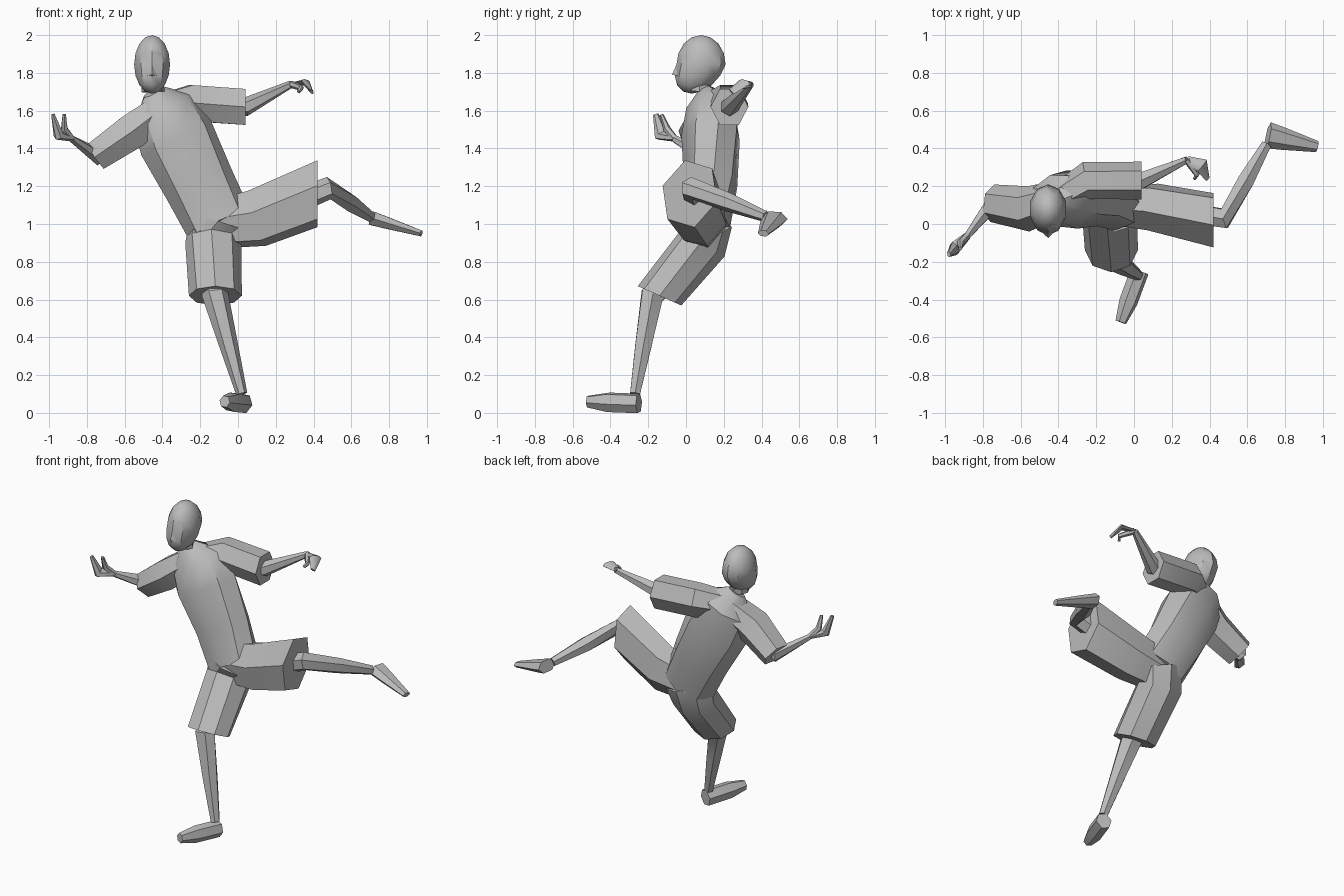
import bpy, bmesh, math
from mathutils import Vector

default_cube = bpy.data.objects.get("Cube")
if default_cube:
    bpy.data.objects.remove(default_cube, do_unlink=True)

grey = bpy.data.materials.new("plain_grey")
grey.use_nodes = True
grey.diffuse_color = (.5, .5, .5, 1)
grey.node_tree.nodes["Principled BSDF"].inputs["Base Color"].default_value = grey.diffuse_color


def finish(name, bm):
    """Turn a bmesh into a shaded, coloured object."""
    bmesh.ops.recalc_face_normals(bm, faces=bm.faces)
    mesh = bpy.data.meshes.new(name)
    bm.to_mesh(mesh)
    bm.free()
    mesh.materials.append(grey)
    part = bpy.data.objects.new(name, mesh)
    bpy.context.collection.objects.link(part)
    bpy.ops.object.select_all(action="DESELECT")
    part.select_set(True)
    bpy.context.view_layer.objects.active = part
    bpy.ops.object.shade_smooth_by_angle(angle=math.radians(35))


def limb(name, joints, widths, flat=1, side=(0, 1, 0), end_side=None, hem=None, sides=6):
    """Skin a tube through the joints. Its width runs along side, turning to
    end_side, its depth is width times flat, and hem sets the last ring's normal."""
    bm = bmesh.new()
    last = len(joints) - 1
    side = Vector(side)
    end_side = Vector(end_side) if end_side else side
    loops = []
    for index, (joint, width) in enumerate(zip(joints, widths)):
        along = joints[min(index + 1, last)] - joints[max(index - 1, 0)]
        if hem and index == last:
            along = Vector(hem)
        along.normalize()
        depth = along.cross(side.lerp(end_side, index / last)).normalized()
        across = depth.cross(along)
        loop = []
        for corner in range(sides):
            angle = math.tau * corner / sides
            offset = across * math.cos(angle) + depth * math.sin(angle) * flat
            loop.append(bm.verts.new(joint + offset * width))
        loops.append(loop)
    for lower, upper in zip(loops, loops[1:]):
        for corner in range(sides):
            following = (corner + 1) % sides
            bm.faces.new((lower[corner], lower[following], upper[following], upper[corner]))
    bm.faces.new(loops[0])
    bm.faces.new(loops[-1])
    finish(name, bm)


# Joints of the trunk
hips = Vector((-.1, .1, 1))
neck = Vector((-.45, .1, 1.7))
backward = Vector((0, .03, 0))
waist = hips.lerp(neck, .3) + backward
chest = hips.lerp(neck, .65) + backward
collar = hips.lerp(neck, .87) + backward

# Joints of the arms
left_shoulder = Vector((-.25, .23, 1.64))
left_cuff = Vector((.04, .23, 1.62))
left_wrist = Vector((.28, .34, 1.74))
left_knuckle = Vector((.36, .31, 1.75))
left_fingertip = Vector((.39, .24, 1.7))
right_shoulder = Vector((-.56, .08, 1.49))
right_elbow = Vector((-.75, .11, 1.36))
right_wrist = Vector((-.88, -.06, 1.45))
right_knuckle = Vector((-.95, -.13, 1.47))
right_fingertip = Vector((-.98, -.16, 1.58))

# Joints of the legs
left_thigh = Vector((.1, .09, 1.03))
left_hem = Vector((.42, .02, 1.16))
left_knee = Vector((.48, .03, 1.19))
left_ankle = Vector((.7, .42, 1.04))
left_heel = Vector((.71, .47, 1.03))
left_toe = Vector((.97, .41, .95))
right_thigh = Vector((-.13, .09, .9))
right_hem = Vector((-.12, -.14, .62))
right_knee = Vector((-.12, -.18, .62))
right_ankle = Vector((.02, -.27, .1))
right_heel = Vector((.03, -.25, .05))
right_toe = Vector((-.07, -.52, .06))

# Shirt, leaning right with the left shoulder turned back
limb("shirt_body", (hips, waist, chest, collar, neck), (.18, .19, .21, .18, .06),
     flat=.75, side=(.9, 0, .4), end_side=(.9, .4, .4), sides=8)
limb("left_sleeve", (collar, left_shoulder, left_cuff), (.08, .1, .1),
     flat=1.1, hem=(1, 0, 0))
limb("right_sleeve", (collar, right_shoulder, right_elbow), (.1, .12, .1), flat=.9)

# Shorts, one leg striding sideways and one planted
limb("shorts_left", (hips, left_thigh, left_hem), (.11, .13, .15),
     flat=1.25, side=(0, 1, -.3), hem=(1, 0, 0))
limb("shorts_right", (hips, right_thigh, right_hem), (.16, .15, .14),
     flat=.9, side=(1, 0, .3), end_side=(1, 0, 0), hem=(0, -.4, -.9), sides=8)

# Legs
limb("left_leg", (left_thigh, left_knee, left_knee.lerp(left_ankle, .5), left_ankle),
     (.07, .06, .05, .03), side=(0, 0, 1))
limb("right_leg", (right_thigh, right_knee, right_knee.lerp(right_ankle, .5), right_ankle),
     (.07, .07, .05, .03), side=(1, 0, 0))

# Feet
limb("left_foot", (left_heel, left_heel.lerp(left_toe, .3), left_toe),
     (.07, .06, .03), flat=.6)
limb("right_foot", (right_heel, right_heel.lerp(right_toe, .6), right_toe),
     (.05, .05, .03), flat=1.1, side=(1, 0, -.2))

# Forearms
limb("left_arm", (left_shoulder, left_cuff, left_wrist), (.05, .05, .02), side=(0, 0, 1))
limb("right_arm", (right_shoulder, right_elbow, right_wrist), (.05, .05, .02), side=(0, 0, 1))

# Hands as bent mitts, each with a thumb
limb("left_hand", (left_wrist, left_knuckle, left_fingertip), (.02, .04, .02), flat=.4)
limb("left_thumb", (left_wrist, left_wrist.lerp(left_fingertip, .5) - backward,
     left_fingertip - Vector((.07, 0, 0))), (.02, .015, .01), side=(1, 0, 0))
limb("right_hand", (right_wrist, right_knuckle, right_fingertip), (.02, .04, .015), flat=.7)
limb("right_thumb", (right_wrist, right_wrist.lerp(right_fingertip, .4),
     right_fingertip + backward + Vector((.06, 0, 0))), (.02, .02, .01))

# Head: an ovoid whose lower half slides forward into the jaw
skull = Vector((-.455, .08, 1.845))
bm = bmesh.new()
bmesh.ops.create_uvsphere(bm, u_segments=10, v_segments=8, radius=1)
for vert in bm.verts:
    x, y, z = vert.co
    jaw = max(-z, 0)
    vert.co = skull + Vector((x * .1, y * .13 - jaw * .05, z * .155))
finish("head", bm)
limb("neck", (neck - backward, skull), (.06, .06), sides=8)
brow = skull + Vector((0, -.11, .02))
limb("nose", (brow, brow - Vector((0, .02, .08))), (.01, .025), side=(1, 0, 0), sides=4)
